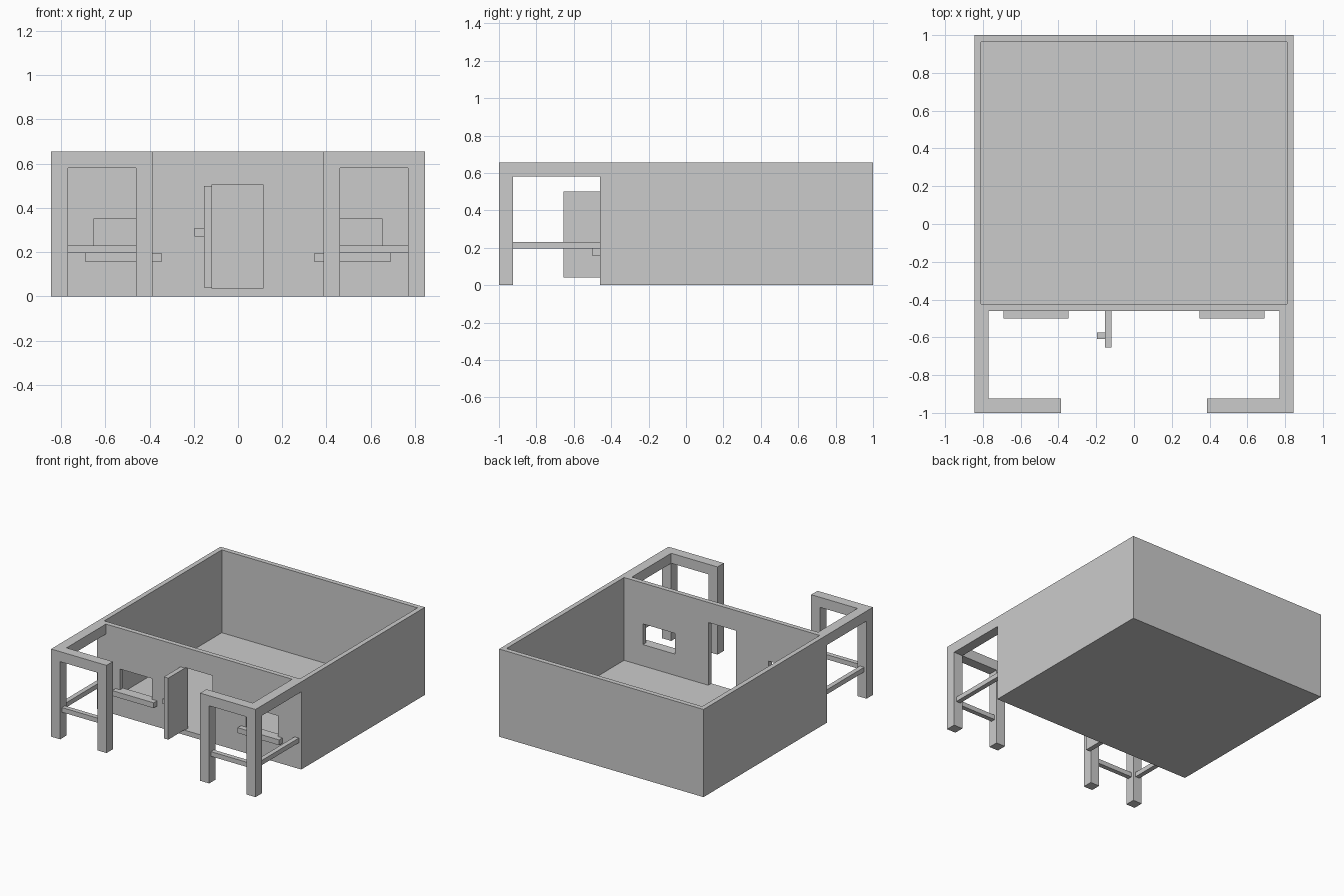
import bpy

if "Cube" in bpy.data.objects:
    bpy.data.objects.remove(bpy.data.objects["Cube"])


def box(name, x, y, z):
    """Axis-aligned box from (min, max) ranges."""
    lo, hi = [min(r) for r in (x, y, z)], [max(r) for r in (x, y, z)]
    bpy.ops.mesh.primitive_cube_add(size=1)
    ob = bpy.context.object
    ob.name = name
    for v in ob.data.vertices:
        v.co = [lo[i] if v.co[i] < 0 else hi[i] for i in range(3)]
    return ob


def cut(target, x, y, z):
    """Cut a box-shaped opening out of the target."""
    cutter = box("cutter", x, y, z)
    cutter.hide_render = True
    mod = target.modifiers.new("opening", 'BOOLEAN')
    mod.operation = 'DIFFERENCE'
    mod.solver = 'EXACT'
    mod.object = cutter
    bpy.context.view_layer.objects.active = target
    bpy.ops.object.modifier_apply(modifier=mod.name)
    bpy.data.objects.remove(cutter, do_unlink=True)


W, H = 0.845, 0.655      # half width, height
WALL_Y = -0.46           # outside of the front wall
T = 0.036                # wall thickness
P = 0.075                # post thickness

# Open-topped house shell with floor, doorway and two windows
house = box("house_walls", (-W, W), (WALL_Y, 1), (0, H))
cut(house, (-W + T, W - T), (WALL_Y + T, 1 - T), (T, H + 0.2))
cut(house, (-0.118, 0.112), (WALL_Y - 0.1, WALL_Y + 0.1), (T, 0.505))
for s in (-1, 1):
    cut(house, (s * 0.387, s * 0.653), (WALL_Y - 0.1, WALL_Y + 0.1), (0.195, 0.35))

# Open door and its handle
box("door", (-0.154, -0.118), (-0.655, WALL_Y), (0.04, 0.5))
box("door_handle", (-0.196, -0.154), (-0.61, -0.575), (0.27, 0.308))

# Porch frames and window sills, mirrored left and right
IN = 0.387               # inner edge of the front post
for s, side in ((-1, "left"), (1, "right")):
    outer, inner = (s * (W - P), s * W), (s * IN, s * (IN + P))
    span = (s * (IN + P), s * (W - P))
    front = (-1, -1 + P)
    back = (-1 + P, WALL_Y)
    box(side + "_window_sill", (s * 0.347, s * 0.69), (-0.5, WALL_Y), (0.155, 0.195))
    box(side + "_corner_post", outer, front, (0, H))
    box(side + "_front_post", inner, front, (0, H))
    box(side + "_front_beam", span, front, (H - P, H))
    box(side + "_side_beam", outer, back, (H - P, H))
    box(side + "_front_rail", span, (-0.98, -0.945), (0.195, 0.23))
    box(side + "_side_rail", (s * 0.79, s * 0.825), back, (0.195, 0.23))
